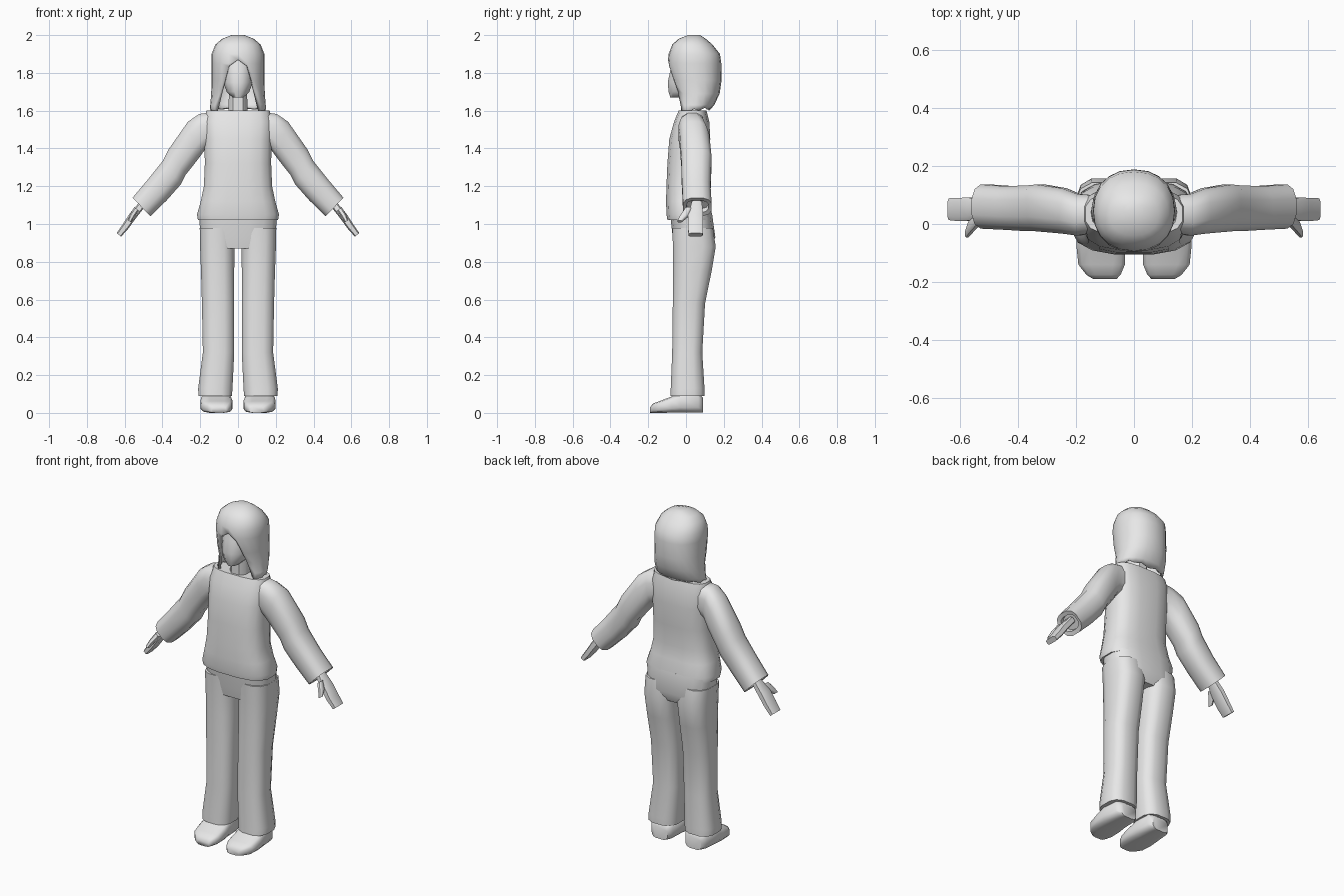
import bpy, bmesh, math
from mathutils import Vector

grey = bpy.data.materials.new("light grey")
grey.diffuse_color = (0.8, 0.8, 0.8, 1)


def finish(name, bm, angle=45):
    bmesh.ops.recalc_face_normals(bm, faces=bm.faces)
    me = bpy.data.meshes.new(name)
    bm.to_mesh(me)
    bm.free()
    me.materials.append(grey)
    ob = bpy.data.objects.new(name, me)
    bpy.context.collection.objects.link(ob)
    bpy.ops.object.select_all(action='DESELECT')
    ob.select_set(True)
    bpy.context.view_layer.objects.active = ob
    bpy.ops.object.shade_smooth_by_angle(angle=math.radians(angle))
    return ob


def sgn_pow(v, p):
    return math.copysign(abs(v) ** p, v)


def loft(name, rings, n=12, p=0.75, angle=45):
    """Skin closed rings given as (centre, half axis, half axis)."""
    bm = bmesh.new()
    loops = []
    for c, u, v in rings:
        c, u, v = Vector(c), Vector(u), Vector(v)
        loop = []
        for i in range(n):
            a = 2 * math.pi * (i + 0.5) / n
            loop.append(bm.verts.new(c + u * sgn_pow(math.cos(a), p) + v * sgn_pow(math.sin(a), p)))
        loops.append(loop)
    for a, b in zip(loops, loops[1:]):
        for i in range(n):
            j = (i + 1) % n
            bm.faces.new((a[i], a[j], b[j], b[i]))
    bm.faces.new(loops[0])
    bm.faces.new(loops[-1])
    return finish(name, bm, angle)


def box_ring(z, x0, x1, y0, y1):
    return (((x0 + x1) / 2, (y0 + y1) / 2, z), ((x1 - x0) / 2, 0, 0), (0, (y1 - y0) / 2, 0))


def upright(name, rows, **kw):
    return loft(name, [box_ring(*r) for r in rows], **kw)


def limb(name, rows, s, **kw):
    """Rings from an upper and a lower outline point in x, z plus the y range."""
    rings = []
    for xu, zu, xl, zl, y0, y1 in rows:
        c = (s * (xu + xl) / 2, (y0 + y1) / 2, (zu + zl) / 2)
        rings.append((c, (s * (xu - xl) / 2, 0, (zu - zl) / 2), (0, (y1 - y0) / 2, 0)))
    return loft(name, rings, **kw)


# Jumper body, flared at the hem
upright("jumper", [
    (1.02, -0.215, 0.215, -0.10, 0.14), (1.05, -0.22, 0.22, -0.105, 0.14),
    (1.12, -0.20, 0.20, -0.107, 0.125), (1.20, -0.183, 0.183, -0.105, 0.115),
    (1.32, -0.178, 0.178, -0.10, 0.125), (1.45, -0.18, 0.18, -0.09, 0.13),
    (1.54, -0.185, 0.185, -0.065, 0.125), (1.60, -0.17, 0.17, -0.04, 0.11)], n=16, p=0.7)

# Hips of the trousers
upright("hips", [
    (0.87, -0.195, 0.195, -0.06, 0.13), (0.93, -0.20, 0.20, -0.072, 0.157),
    (1.05, -0.21, 0.21, -0.085, 0.14)], n=16, p=0.7)

# Head, face and neck
upright("neck", [(1.57, -0.055, 0.055, -0.03, 0.08), (1.72, -0.05, 0.05, -0.03, 0.08)], n=8)
upright("face", [
    (1.67, -0.03, 0.03, -0.085, 0.02), (1.70, -0.062, 0.062, -0.095, 0.09),
    (1.75, -0.08, 0.08, -0.10, 0.12), (1.82, -0.085, 0.085, -0.085, 0.13),
    (1.90, -0.08, 0.08, -0.065, 0.13)], n=12, p=0.9, angle=60)

# Long hair: rows of height, half width, front y, back y, parted around the face
HAIR = [(2.0, 0.035, 0.01, 0.075), (1.98, 0.085, -0.04, 0.105), (1.95, 0.12, -0.073, 0.14),
        (1.90, 0.14, -0.092, 0.18), (1.85, 0.141, -0.097, 0.187), (1.76, 0.14, -0.085, 0.188),
        (1.69, 0.142, -0.06, 0.178), (1.63, 0.147, -0.05, 0.15), (1.575, 0.15, -0.045, 0.10)]
EDGE = [1.87, 1.835, 1.71, 1.575, 1.59, 1.61, 1.60, 1.615, 1.605, 1.61, 1.60]


def hair_size(z):
    for a, b in zip(HAIR, HAIR[1:]):
        if z >= b[0] - 1e-6:
            t = (a[0] - z) / (a[0] - b[0])
            return [p + (q - p) * t for p, q in zip(a[1:], b[1:])]
    return HAIR[-1][1:]


bm = bmesh.new()
columns = []
for i in range(20):
    a = 2 * math.pi * i / 20
    low = EDGE[min(i, 20 - i)]
    column = []
    for row in HAIR:
        z = max(row[0], low)
        w, y0, y1 = hair_size(z)
        x = w * sgn_pow(math.sin(a), 0.9)
        y = (y0 + y1) / 2 - (y1 - y0) / 2 * sgn_pow(math.cos(a), 0.9)
        column.append(bm.verts.new((x, y, z)))
        if row[0] <= low:
            break
    columns.append(column)
for i in range(20):
    a, b = columns[i], columns[(i + 1) % 20]
    for k in range(max(len(a), len(b)) - 1):
        quad = [a[min(k, len(a) - 1)], b[min(k, len(b) - 1)],
                b[min(k + 1, len(b) - 1)], a[min(k + 1, len(a) - 1)]]
        quad = list(dict.fromkeys(quad))
        if len(quad) > 2:
            bm.faces.new(quad)
bm.faces.new([c[0] for c in columns])
hair = finish("hair", bm, 50)
shell = hair.modifiers.new("thickness", 'SOLIDIFY')
shell.thickness = 0.015
shell.offset = -1

for s, side in ((1, "left"), (-1, "right")):
    # Trouser leg, flared at the ankle
    rows = [(0.09, 0.03, 0.212, -0.085, 0.10), (0.13, 0.027, 0.213, -0.083, 0.10),
            (0.32, 0.018, 0.188, -0.075, 0.088), (0.58, 0.018, 0.193, -0.072, 0.103),
            (0.75, 0.018, 0.198, -0.07, 0.138), (0.88, 0.016, 0.203, -0.072, 0.16),
            (0.98, 0.01, 0.205, -0.075, 0.145)]
    upright(side + "_trouser_leg",
            [(z, min(s * a, s * b), max(s * a, s * b), c, d) for z, a, b, c, d in rows], p=0.7)

    # Shoe: cross-sections from heel to toe (y, inner x, outer x, top z)
    shoe = [(0.09, 0.06, 0.165, 0.08), (0.065, 0.04, 0.187, 0.11), (-0.03, 0.034, 0.197, 0.11),
            (-0.075, 0.028, 0.20, 0.088), (-0.14, 0.03, 0.193, 0.063), (-0.175, 0.045, 0.165, 0.05),
            (-0.19, 0.06, 0.14, 0.03)]
    loft(side + "_shoe", [((s * (a + b) / 2, y, h / 2), ((b - a) / 2, 0, 0), (0, 0, h / 2))
                          for y, a, b, h in shoe], n=12, p=0.55, angle=50)

    # Sleeve with a bent elbow and a recessed cuff
    limb(side + "_sleeve", [
        (0.13, 1.595, 0.13, 1.41, -0.03, 0.10), (0.205, 1.585, 0.175, 1.39, -0.042, 0.105),
        (0.265, 1.545, 0.215, 1.335, -0.035, 0.125), (0.37, 1.395, 0.275, 1.26, -0.027, 0.138),
        (0.40, 1.335, 0.30, 1.21, -0.027, 0.135), (0.48, 1.235, 0.375, 1.125, -0.022, 0.132),
        (0.56, 1.14, 0.462, 1.04, -0.018, 0.138), (0.54, 1.125, 0.477, 1.06, 0.0, 0.12),
        (0.52, 1.145, 0.457, 1.08, 0.0, 0.12)], s, p=0.75)

    # Flat hand and thumb
    limb(side + "_hand", [
        (0.515, 1.125, 0.485, 1.10, 0.03, 0.085), (0.575, 1.055, 0.54, 1.03, 0.01, 0.092),
        (0.61, 1.00, 0.58, 0.975, 0.008, 0.092), (0.643, 0.952, 0.618, 0.933, 0.012, 0.09)],
        s, n=8, p=0.5)
    limb(side + "_thumb", [
        (0.55, 1.09, 0.525, 1.07, -0.005, 0.03), (0.573, 1.05, 0.55, 1.035, -0.032, 0.015),
        (0.583, 1.02, 0.566, 1.008, -0.047, -0.02)], s, n=8, p=0.7)
